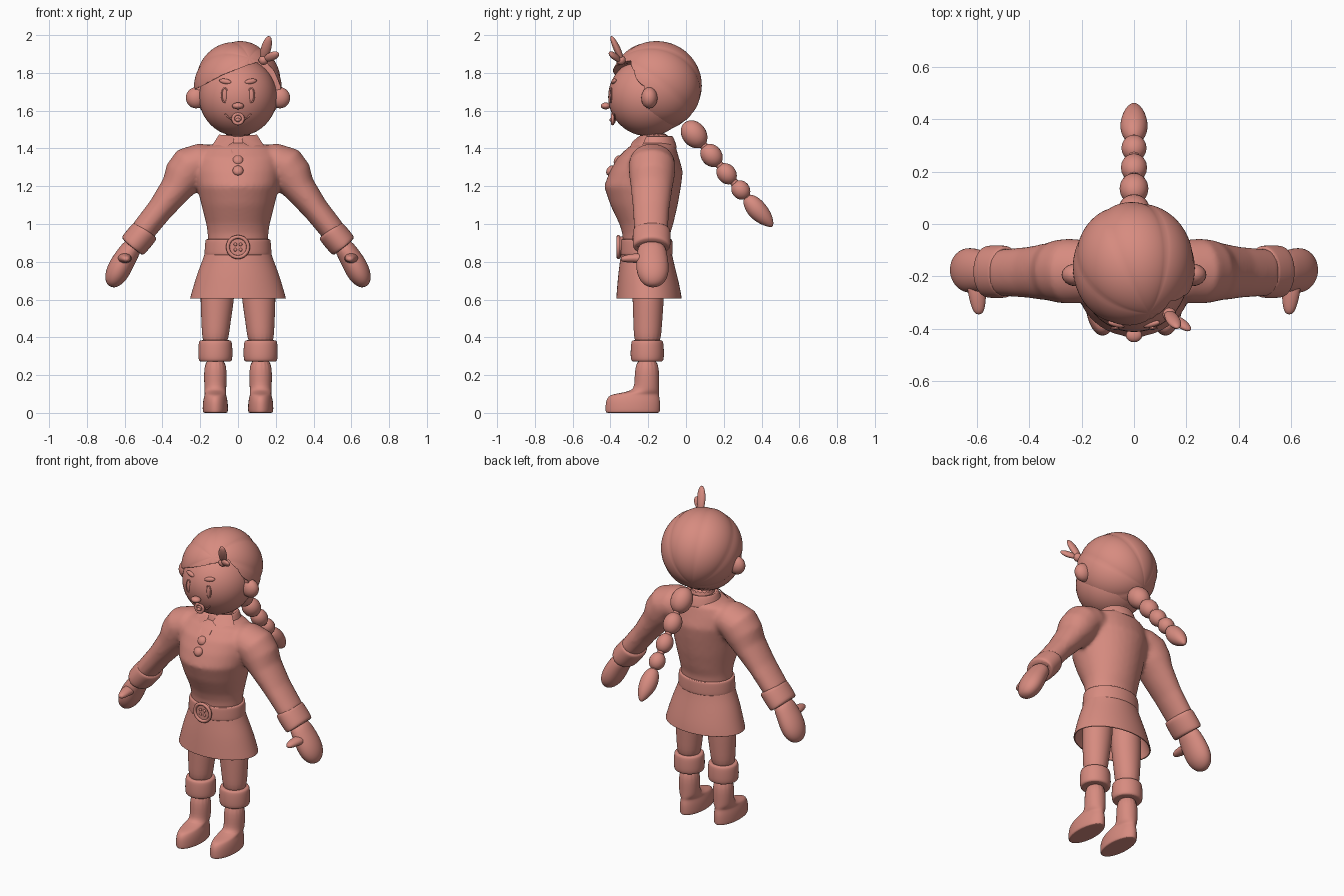
import bpy, bmesh, math
from mathutils import Vector, Matrix

clay = bpy.data.materials.new("terracotta_pink")
clay.diffuse_color = (0.68, 0.26, 0.215, 1)


def finish(name, bm, subsurf=0, angle=50):
    bmesh.ops.recalc_face_normals(bm, faces=bm.faces[:])
    me = bpy.data.meshes.new(name)
    bm.to_mesh(me)
    bm.free()
    me.materials.append(clay)
    ob = bpy.data.objects.new(name, me)
    bpy.context.collection.objects.link(ob)
    for o in bpy.context.selected_objects:
        o.select_set(False)
    ob.select_set(True)
    bpy.context.view_layer.objects.active = ob
    bpy.ops.object.shade_smooth_by_angle(angle=math.radians(angle))
    if subsurf:
        ob.modifiers.new("subsurf", 'SUBSURF').levels = subsurf
        ob.modifiers["subsurf"].render_levels = subsurf
    return ob


def add_loft(bm, rings, ref, caps=True, n=16):
    """rings: (x, y, z, radius along ref, radius across)"""
    ref, loops = Vector(ref), []
    for i, r in enumerate(rings):
        a, b = rings[max(i - 1, 0)], rings[min(i + 1, len(rings) - 1)]
        t = Vector(b[:3]) - Vector(a[:3])
        if ref.z == 0 and ref.x == 1:
            t = Vector((0, 0, 1))
        side = t.cross(ref).normalized()
        loops.append([bm.verts.new(Vector(r[:3]) + 1.02 * (
            ref * r[3] * math.cos(k * math.tau / n) + side * r[4] * math.sin(k * math.tau / n)))
            for k in range(n)])
    for p, q in zip(loops, loops[1:]):
        for k in range(n):
            bm.faces.new((p[k], p[(k + 1) % n], q[(k + 1) % n], q[k]))
    if caps:
        bm.faces.new(loops[0])
        bm.faces.new(loops[-1])


def loft(name, rings, ref=(1, 0, 0), caps=True, subsurf=2):
    bm = bmesh.new()
    add_loft(bm, rings, ref, caps)
    return finish(name, bm, subsurf)


def ball(name, c, r, axis=(0, 0, 1), seg=24):
    """Ellipsoid whose local z follows axis"""
    bm = bmesh.new()
    rot = Vector((0, 0, 1)).rotation_difference(Vector(axis)).to_matrix().to_4x4()
    bmesh.ops.create_uvsphere(bm, u_segments=seg, v_segments=seg // 2, radius=1,
                              matrix=Matrix.Translation(c) @ rot @ Matrix.Diagonal((*r, 1)))
    return finish(name, bm)


def wire(name, pts, r, cyclic=False):
    cu = bpy.data.curves.new(name, 'CURVE')
    cu.dimensions, cu.bevel_depth, cu.bevel_resolution, cu.use_fill_caps = '3D', r, 2, True
    sp = cu.splines.new('POLY')
    sp.points.add(len(pts) - 1)
    for p, c in zip(sp.points, pts):
        p.co = (*c, 1)
    sp.use_cyclic_u = cyclic
    cu.materials.append(clay)
    bpy.context.collection.objects.link(bpy.data.objects.new(name, cu))


def prism(name, poly, depth):
    """Flat polygon pushed along depth"""
    bm = bmesh.new()
    f = bm.faces.new([bm.verts.new(p) for p in poly])
    new = bmesh.ops.extrude_face_region(bm, geom=[f])["geom"]
    bmesh.ops.translate(bm, vec=depth, verts=[v for v in new if isinstance(v, bmesh.types.BMVert)])
    return finish(name, bm)


def circle(c, r, n=24):
    return [(c[0] + r * math.cos(k * math.tau / n), c[1], c[2] + r * math.sin(k * math.tau / n))
            for k in range(n)]


# Shirt: torso and sleeves fused into one smooth surface
bm = bmesh.new()
add_loft(bm, [(0, -.21, .87, .155, .12), (0, -.21, .95, .158, .125), (0, -.21, 1.0, .165, .14),
              (0, -.222, 1.1, .19, .175), (0, -.23, 1.2, .213, .2), (0, -.21, 1.28, .225, .19),
              (0, -.2, 1.35, .225, .16), (0, -.18, 1.405, .19, .125), (0, -.165, 1.435, .09, .09)],
         (1, 0, 0), n=32)
for s in (-1, 1):
    add_loft(bm, [(s * .1, -.18, 1.32, .1, .09), (s * .2, -.18, 1.325, .118, .1),
                  (s * .25, -.18, 1.305, .122, .11), (s * .285, -.18, 1.255, .118, .108),
                  (s * .325, -.182, 1.19, .108, .085), (s * .41, -.185, 1.08, .095, .068),
                  (s * .51, -.185, .955, .088, .064)], (0, 1, 0), n=32)
shirt = finish("shirt", bm, angle=180)
m = shirt.modifiers.new("fuse", 'REMESH')
m.mode, m.voxel_size, m.use_smooth_shade = 'VOXEL', .013, True
m = shirt.modifiers.new("soften", 'SMOOTH')
m.factor, m.iterations = .5, 6

# Skirt, open at the hem
loft("skirt", [(0, -.21, .92, .158, .125), (0, -.21, .84, .175, .135), (0, -.205, .75, .213, .153),
               (0, -.198, .66, .24, .168), (0, -.196, .607, .255, .174), (0, -.196, .605, .255, .174),
               (0, -.196, .605, .247, .166), (0, -.196, .61, .245, .164), (0, -.205, .75, .2, .14),
               (0, -.21, .85, .15, .11)])

# Belt and round buckle
loft("belt", [(0, -.21, .835, .165, .125), (0, -.21, .835, .176, .138), (0, -.21, .842, .179, .141),
              (0, -.21, .912, .174, .139), (0, -.21, .92, .17, .136), (0, -.21, .92, .15, .12)])
prism("buckle_plate", circle((0, -.357, .878), .055), (0, .025, 0))
wire("buckle_rim", circle((0, -.358, .878), .054), .01, True)
for k in range(4):
    a = math.pi / 4 + k * math.pi / 2
    ball("buckle_stud", (.02 * math.cos(a), -.358, .878 + .02 * math.sin(a)), (.009, .005, .009), seg=12)

# Paired limbs
for s in (-1, 1):
    loft("leg", [(s * .1, -.2, .86, .07, .08), (s * .105, -.2, .7, .09, .085),
                 (s * .11, -.2, .6, .09, .083), (s * .118, -.203, .45, .074, .075),
                 (s * .122, -.205, .34, .066, .068)])
    loft("boot_cuff", [(s * .12, -.205, .272, .06, .06), (s * .12, -.205, .27, .083, .08),
                       (s * .12, -.205, .285, .092, .09), (s * .12, -.205, .37, .09, .087),
                       (s * .12, -.205, .386, .083, .08), (s * .12, -.205, .384, .06, .06)])
    loft("boot", [(s * .12, -.282, 0, .05, .125), (s * .12, -.282, 0, .064, .142),
                  (s * .12, -.282, .012, .068, .145), (s * .12, -.281, .06, .066, .145),
                  (s * .12, -.277, .088, .059, .135), (s * .12, -.265, .1, .056, .122),
                  (s * .12, -.212, .115, .057, .07), (s * .12, -.207, .15, .059, .064),
                  (s * .12, -.206, .3, .062, .065)])
    loft("sleeve_cuff", [(s * .49, -.182, .965, .07, .05), (s * .485, -.182, .97, .095, .07),
                         (s * .492, -.182, .962, .101, .077), (s * .555, -.182, .887, .101, .077),
                         (s * .565, -.182, .876, .095, .07), (s * .56, -.182, .881, .07, .05)], (0, 1, 0))
    loft("hand", [(s * .545, -.182, .9, .07, .05), (s * .585, -.18, .84, .08, .057),
                  (s * .62, -.178, .78, .088, .064), (s * .648, -.175, .725, .082, .06),
                  (s * .668, -.175, .685, .055, .04), (s * .675, -.175, .668, .02, .015)], (0, 1, 0))
    loft("thumb", [(s * .6, -.2, .81, .03, .04), (s * .6, -.25, .82, .027, .036),
                   (s * .595, -.3, .818, .022, .03), (s * .592, -.335, .815, .016, .02),
                   (s * .592, -.345, .814, .006, .008)], (0, 0, 1))
    # Collar wing, ear, eye, brow and smile line
    prism("collar_wing", [(s * .1, -.215, 1.465), (s * .148, -.25, 1.392), (s * .1, -.305, 1.385),
                          (s * .02, -.285, 1.435), (s * .03, -.255, 1.46)], (0, .012, .008))
    ball("ear", (s * .222, -.194, 1.668), (.054, .043, .056))
    ball("eye", (s * .07, -.396, 1.682), (.015, .008, .037), seg=16)
    wire("eye_rim", [(s * .07 + .016 * math.cos(a), -.397, 1.682 + .038 * math.sin(a))
                     for a in [k * math.tau / 20 for k in range(20)]], .004, True)
    ball("brow", (s * .067, -.382, 1.755), (.014, .012, .034), (s, .25, .18), 16)
    wire("smile_line", [(s * .028, -.378, 1.553), (s * .05, -.377, 1.562), (s * .068, -.378, 1.584)], .004)

# Neck, collar band, placket and buttons
loft("neck", [(0, -.165, 1.38, .08, .085), (0, -.17, 1.5, .08, .085)], subsurf=1)
loft("collar_band", [(0, -.162, 1.4, .105, .105), (0, -.16, 1.4, .118, .112), (0, -.16, 1.41, .118, .112),
                     (0, -.16, 1.462, .1, .094), (0, -.16, 1.468, .09, .085), (0, -.165, 1.45, .078, .08)])
prism("placket", [(-.032, -.412, 1.25), (.032, -.412, 1.25), (.032, -.365, 1.33), (.036, -.33, 1.385),
                  (0, -.345, 1.36), (-.036, -.33, 1.385), (-.032, -.365, 1.33)], (0, .03, .02))
for y, z in ((-.36, 1.337), (-.4, 1.283)):
    ball("button", (0, y, z), (.029, .029, .02), (0, -.8, .5), 16)

# Head, nose and mouth
ball("head", (0, -.2, 1.673), (.206, .212, .208), seg=48)
ball("nose", (0, -.425, 1.625), (.031, .026, .018))
wire("mouth_rim", circle((0, -.388, 1.557), .026, 20), .009, True)
ball("mouth", (0, -.382, 1.557), (.024, .012, .024), seg=16)
ball("tongue", (0, -.395, 1.551), (.014, .01, .01), seg=12)

# Hair: ellipsoid with combed locks running from the clip to the braid, face opening cut out
bm = bmesh.new()
axis = Vector((.13, -.38, .32)).normalized()
bmesh.ops.create_uvsphere(bm, u_segments=96, v_segments=48, radius=1)
rot = Vector((0, 0, 1)).rotation_difference(axis).to_matrix()
for v in bm.verts:
    lock = abs(math.cos(3.5 * math.atan2(v.co.y, v.co.x) + .6)) ** .5
    girth = math.hypot(v.co.x, v.co.y)
    p = rot @ v.co * (1 + .04 * (lock - .8) * girth)
    v.co = Vector((p.x * .232, p.y * .243 - .16, p.z * .238 + 1.73))
hair = finish("hair", bm, angle=40)
cutter = prism("face_opening_cutter", [(-.3, -.6, 1.69), (-.21, -.6, 1.72), (-.08, -.6, 1.79), (.05, -.6, 1.84),
               (.14, -.6, 1.865), (.19, -.6, 1.81), (.225, -.6, 1.73), (.3, -.6, 1.7),
               (.3, -.6, 1.3), (-.3, -.6, 1.3)], (0, .38, 0))
cutter.hide_render = True
cutter.hide_set(True)
m = hair.modifiers.new("face_opening", 'BOOLEAN')
m.operation, m.object, m.solver = 'DIFFERENCE', cutter, 'EXACT'

# Leaf clip
ball("clip_knot", (.135, -.345, 1.868), (.026, .026, .026), seg=16)
ball("clip_leaf_tall", (.148, -.365, 1.927), (.027, .018, .076), (.035, -.06, .13))
ball("clip_leaf_short", (.178, -.378, 1.887), (.024, .016, .05), (.075, -.055, .035))

# Braid
for y, z, w, l in ((.043, 1.475, .064, .08), (.135, 1.363, .055, .066), (.215, 1.266, .05, .06),
                   (.29, 1.18, .048, .054)):
    ball("braid_bead", (0, y, z), (w, w, l), (0, .2, -.245))
loft("braid_tip", [(0, .315, 1.145, .02, .02), (0, .34, 1.12, .045, .045), (0, .375, 1.075, .056, .055),
                   (0, .42, 1.03, .043, .043), (0, .447, 1.0, .022, .022), (0, .456, .985, .006, .006)],
     (.9999, 0, 0))
wire("braid_core", [(0, 0, 1.53), (0, .215, 1.266), (0, .36, 1.1)], .022)
